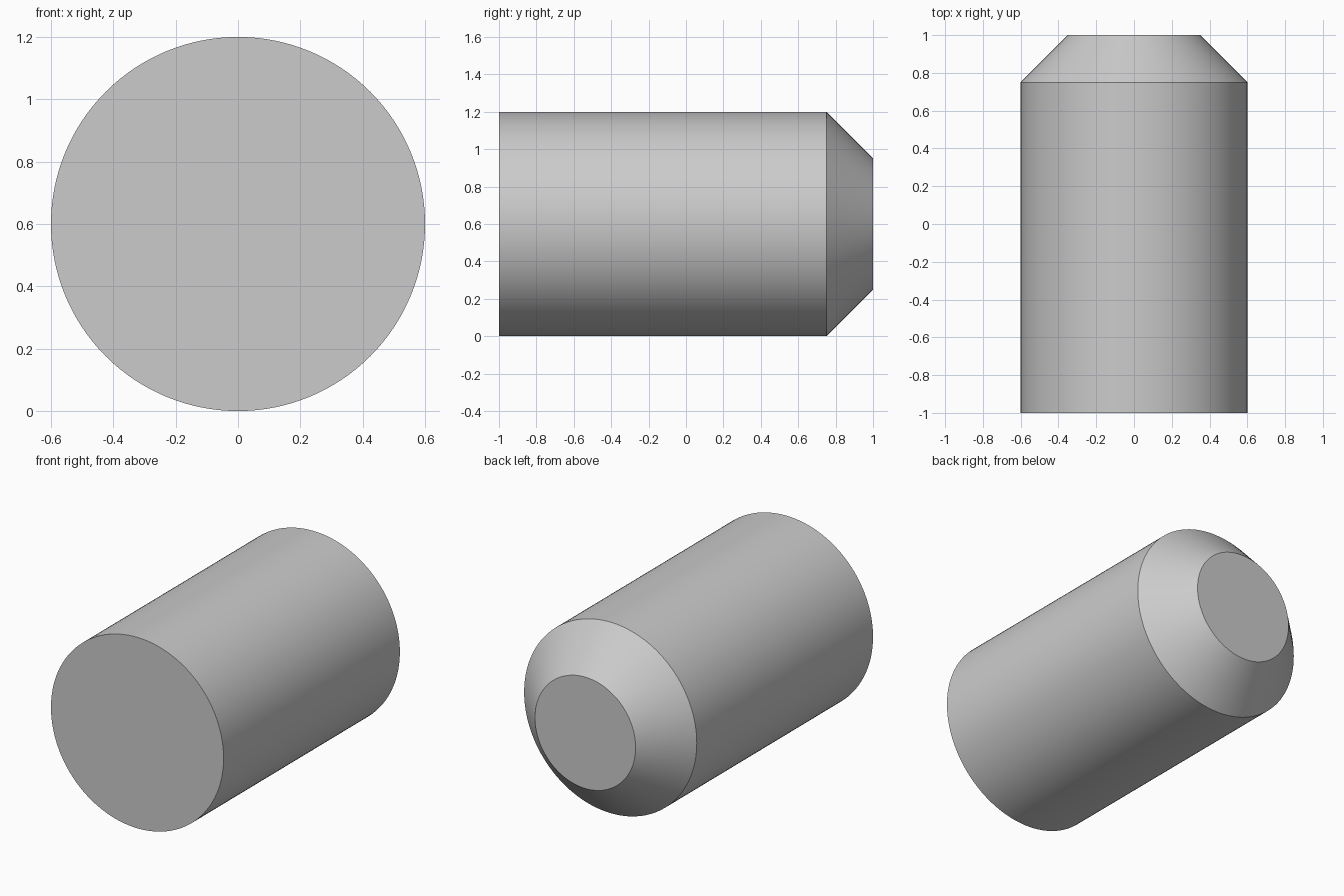
import bpy
import bmesh
import math
from mathutils import Vector, Matrix

cube = bpy.data.objects.get("Cube")
if cube:
    bpy.data.objects.remove(cube, do_unlink=True)

RADIUS, TIP_RADIUS = 0.6, 0.35
FRONT, SHOULDER, BACK = -1.0, 0.75, 1.0
SEGMENTS = 128

# Single grey material
grey = bpy.data.materials.new("light_grey")
grey.use_nodes = True
colour = (0.6, 0.6, 0.6, 1.0)
grey.diffuse_color = colour
grey.node_tree.nodes["Principled BSDF"].inputs["Base Color"].default_value = colour

# Body: rings along y, joined by walls and closed with flat caps
bm = bmesh.new()
rings = []
for y, radius in ((FRONT, RADIUS), (SHOULDER, RADIUS), (BACK, TIP_RADIUS)):
    place = Matrix.Translation((0, y, RADIUS)) @ Matrix.Rotation(math.pi / 2, 4, "X")
    ring = bmesh.ops.create_circle(bm, segments=SEGMENTS, radius=radius, matrix=place)
    rings.append(ring["verts"])
for a, b in zip(rings, rings[1:]):
    for i in range(SEGMENTS):
        j = (i + 1) % SEGMENTS
        bm.faces.new((a[i], a[j], b[j], b[i]))
bm.faces.new(rings[0])
bm.faces.new(rings[-1])
bmesh.ops.recalc_face_normals(bm, faces=bm.faces)

mesh = bpy.data.meshes.new("chamfered_cylinder")
bm.to_mesh(mesh)
bm.free()
mesh.materials.append(grey)
body = bpy.data.objects.new("chamfered_cylinder", mesh)
bpy.context.collection.objects.link(body)

# Smooth round walls, sharp rims
bpy.ops.object.select_all(action="DESELECT")
body.select_set(True)
bpy.context.view_layer.objects.active = body
bpy.ops.object.shade_smooth_by_angle(angle=math.radians(30))
